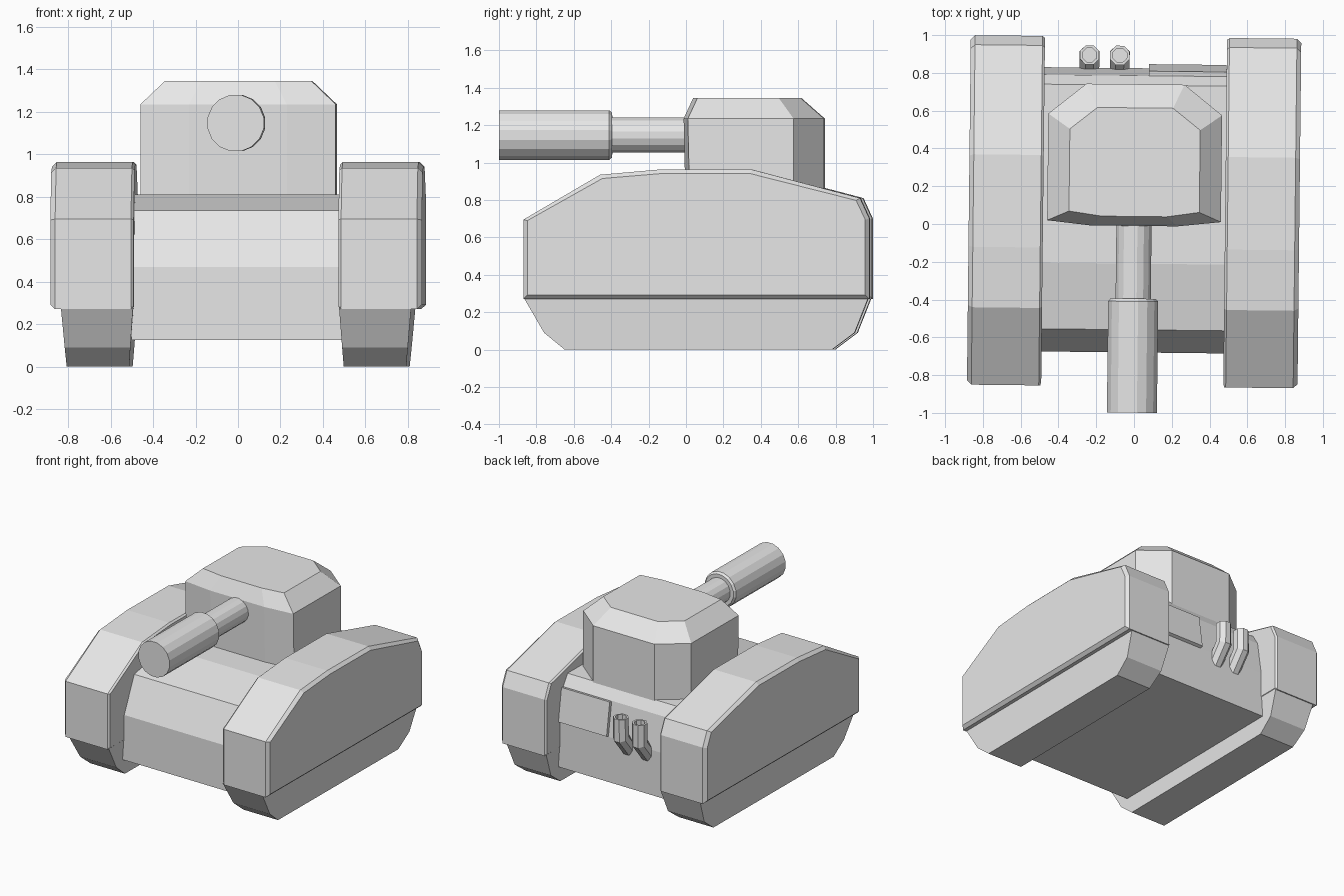
import bpy
import bmesh
import math
from mathutils import Matrix, Vector

cube = bpy.data.objects.get("Cube")
if cube:
    bpy.data.objects.remove(cube, do_unlink=True)

grey = bpy.data.materials.new("plain grey")
grey.use_nodes = True
colour = (0.8, 0.8, 0.8, 1)
grey.diffuse_color = colour
grey.node_tree.nodes["Principled BSDF"].inputs["Base Color"].default_value = colour

# The whole vehicle stands turned very slightly
YAW = Matrix.Rotation(-0.011, 4, "Z")


def loft(name, rings):
    """Skin a list of equal-sized vertex rings and cap both ends."""
    bm = bmesh.new()
    loops = [[bm.verts.new(YAW @ Vector(p)) for p in ring] for ring in rings]
    for a, b in zip(loops, loops[1:]):
        for i in range(len(a)):
            j = (i + 1) % len(a)
            bm.faces.new((a[i], a[j], b[j], b[i]))
    bm.faces.new(loops[0])
    bm.faces.new(loops[-1])
    bmesh.ops.recalc_face_normals(bm, faces=bm.faces)
    mesh = bpy.data.meshes.new(name)
    bm.to_mesh(mesh)
    bm.free()
    mesh.materials.append(grey)
    obj = bpy.data.objects.new(name, mesh)
    bpy.context.collection.objects.link(obj)
    return obj


def side_ring(profile, x, inset=0.0):
    """Side profile placed at x, shrunk inward by inset."""
    spans = []
    for axis in (0, 1):
        vals = [p[axis] for p in profile]
        mid, half = (max(vals) + min(vals)) / 2, (max(vals) - min(vals)) / 2
        spans.append((mid, 1 - inset / half))
    (my, sy), (mz, sz) = spans
    return [(x, my + (y - my) * sy, mz + (z - mz) * sz) for y, z in profile]


def round_ring(centre, radius, tilt, sides):
    """Circle whose axis lies in the YZ plane, tilted from vertical."""
    turn = Matrix.Rotation(tilt, 3, "X")
    ring = []
    for i in range(sides):
        a = math.tau * (i + 0.5) / sides
        offset = turn @ Vector((math.cos(a), math.sin(a), 0)) * radius
        ring.append(Vector(centre) + offset)
    return ring


# Hull
hull = [(-0.68, 0.125), (-0.68, 0.47), (-0.56, 0.735), (-0.21, 0.81),
        (0.735, 0.81), (0.785, 0.73), (0.825, 0.47), (0.825, 0.125)]
loft("hull", [side_ring(hull, x) for x in (-0.495, 0.495)])

# Track covers and lower treads
cover = [(-0.86, 0.27), (-0.86, 0.695), (-0.45, 0.935), (-0.13, 0.963),
         (0.36, 0.963), (0.94, 0.81), (0.99, 0.70), (0.99, 0.27)]
tread = [(-0.86, 0.28), (-0.75, 0.09), (-0.64, 0), (0.79, 0),
         (0.91, 0.09), (0.985, 0.28)]
for side, label in ((1, "left"), (-1, "right")):
    loft(label + "_track_cover", [
        side_ring(cover, side * x, inset)
        for x, inset in ((0.482, 0.012), (0.495, 0), (0.852, 0), (0.875, 0.022))])
    # Treads narrow toward the ground
    inner = [(side * (0.505 - 0.07 * z), y, z) for y, z in tread]
    outer = [(side * (0.80 + 0.09 * z), y, z) for y, z in tread]
    loft(label + "_tread", [inner, outer])

# Turret: straight walls, clipped rear corners and a chamfered roof
def turret_ring(width, corner, front, side_back, back, z):
    half = [(0.23 * width / 0.46, front), (width, front + 0.025),
            (width, side_back), (corner, back)]
    left = [(x, y, z) for x, y in half]
    return left + [(-x, y, z) for x, y, _ in reversed(left)]


loft("turret", [turret_ring(0.46, 0.26, 0.0, 0.58, 0.74, 0.79),
                turret_ring(0.46, 0.26, -0.01, 0.58, 0.74, 1.235),
                turret_ring(0.345, 0.20, 0.04, 0.50, 0.615, 1.345)])

# Gun barrel with a heavy muzzle sleeve
def along_y(name, steps, sides):
    loft(name, [round_ring((0, y, 1.147), r, math.pi / 2, sides) for y, r in steps])


along_y("barrel", [(0.1, 0.095), (-0.45, 0.095)], 16)
along_y("muzzle_sleeve", [(-0.395, 0.122), (-0.41, 0.135), (-0.999, 0.135)], 16)

# Rear hatch plate lying on the sloped back
hatch = [(0.80, 0.46), (0.847, 0.48), (0.81, 0.73), (0.765, 0.722)]
loft("rear_hatch", [side_ring(hatch, x) for x in (0.07, 0.48)])

# Bent exhaust pipes with hollow tops
for x, label in ((-0.085, "left"), (-0.245, "right")):
    loft(label + "_exhaust", [
        round_ring((x, 0.79, 0.41), 0.055, math.radians(-40), 8),
        round_ring((x, 0.892, 0.535), 0.057, math.radians(-20), 8),
        round_ring((x, 0.892, 0.69), 0.055, 0, 8),
        round_ring((x, 0.892, 0.69), 0.040, 0, 8),
        round_ring((x, 0.892, 0.65), 0.040, 0, 8)])
